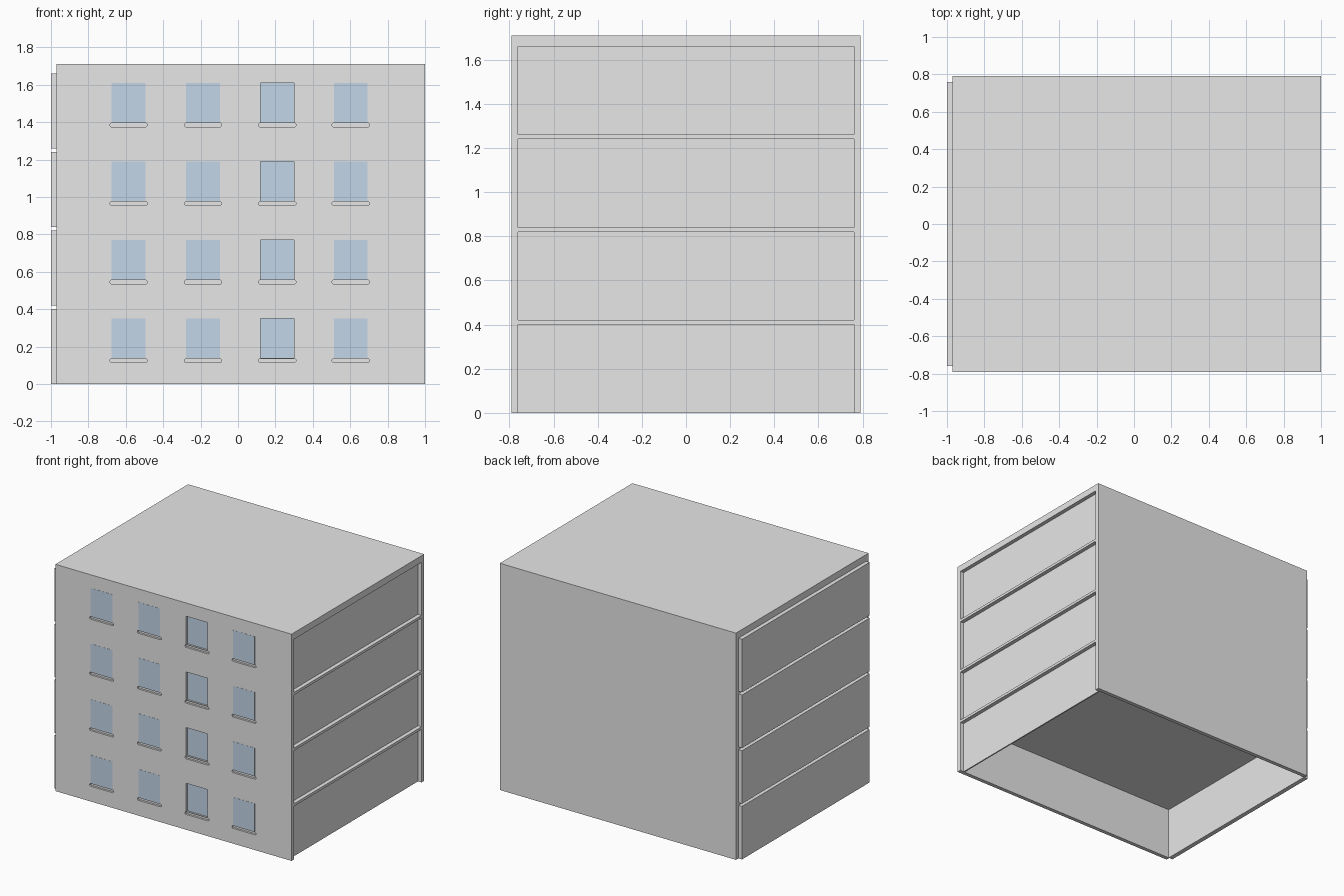
import bpy, bmesh

if "Cube" in bpy.data.objects:
    bpy.data.objects.remove(bpy.data.objects["Cube"])


def material(name, rgb):
    m = bpy.data.materials.new(name)
    m.diffuse_color = (*rgb, 1)
    m.use_nodes = True
    m.node_tree.nodes["Principled BSDF"].inputs["Base Color"].default_value = m.diffuse_color
    return m


wall = material("pale grey wall", (0.8, 0.8, 0.8))
glass = material("light blue glass", (0.56, 0.68, 0.81))


def prism(bm, profile, y0, y1):
    """Extrude an x-z outline from y0 to y1."""
    a = [bm.verts.new((x, y0, z)) for x, z in profile]
    b = [bm.verts.new((x, y1, z)) for x, z in profile]
    n = len(profile)
    bm.faces.new(a)
    bm.faces.new(b[::-1])
    for i in range(n):
        j = (i + 1) % n
        bm.faces.new((a[j], a[i], b[i], b[j]))


def box(bm, x0, x1, y0, y1, z0, z1):
    prism(bm, [(x0, z0), (x1, z0), (x1, z1), (x0, z1)], y0, y1)


def chamfered(x0, x1, z0, z1, c):
    return [(x0 + c, z0), (x1 - c, z0), (x1, z0 + c), (x1, z1 - c),
            (x1 - c, z1), (x0 + c, z1), (x0, z1 - c), (x0, z0 + c)]


def finish(bm, name, mat):
    bmesh.ops.recalc_face_normals(bm, faces=bm.faces)
    me = bpy.data.meshes.new(name)
    bm.to_mesh(me)
    bm.free()
    me.materials.append(mat)
    ob = bpy.data.objects.new(name, me)
    bpy.context.collection.objects.link(ob)
    return ob


PITCH, FRONT = 0.42, -0.79
COLUMNS = (-0.585, -0.187, 0.21, 0.603)

body, cuts = bmesh.new(), bmesh.new()
panels, panes = bmesh.new(), bmesh.new()

# Main block and the hollow open underside of the ground floor
box(body, -0.97, 1.0, FRONT, 0.79, 0.0, 1.71)
box(cuts, -0.965, 0.96, -0.76, 0.76, -0.1, 0.4)
# Slit that opens the thin left skin behind the ground-floor panel is not needed

for floor in range(4):
    z = floor * PITCH
    # Raised panel on the left side, matching recess on the right side
    box(panels, -1.0, -0.9675, -0.76, 0.76, z, z + 0.4)
    box(cuts, 0.97, 1.1, -0.76, 0.76, z if floor else -0.1, z + 0.4)
    for col, x in enumerate(COLUMNS):
        # Sill groove below each window
        prism(cuts, chamfered(x - 0.1, x + 0.1, z + 0.115, z + 0.135, 0.006),
              FRONT - 0.1, FRONT + 0.015)
        # Third column of windows is set back, the others are flush
        y = FRONT
        if col == 2:
            y = FRONT + 0.015
            box(cuts, x - 0.09, x + 0.09, FRONT - 0.1, y, z + 0.138, z + 0.35)
        box(panes, x - 0.09, x + 0.09, y - 0.001, y + 0.004, z + 0.138, z + 0.35)

building = finish(body, "building_body", wall)
cutter = finish(cuts, "recess_cutter", wall)
cutter.hide_render = True
cutter.hide_viewport = True
finish(panels, "left_side_panels", wall)
finish(panes, "window_panes", glass)

mod = building.modifiers.new("recesses", 'BOOLEAN')
mod.operation = 'DIFFERENCE'
mod.solver = 'EXACT'
mod.object = cutter
